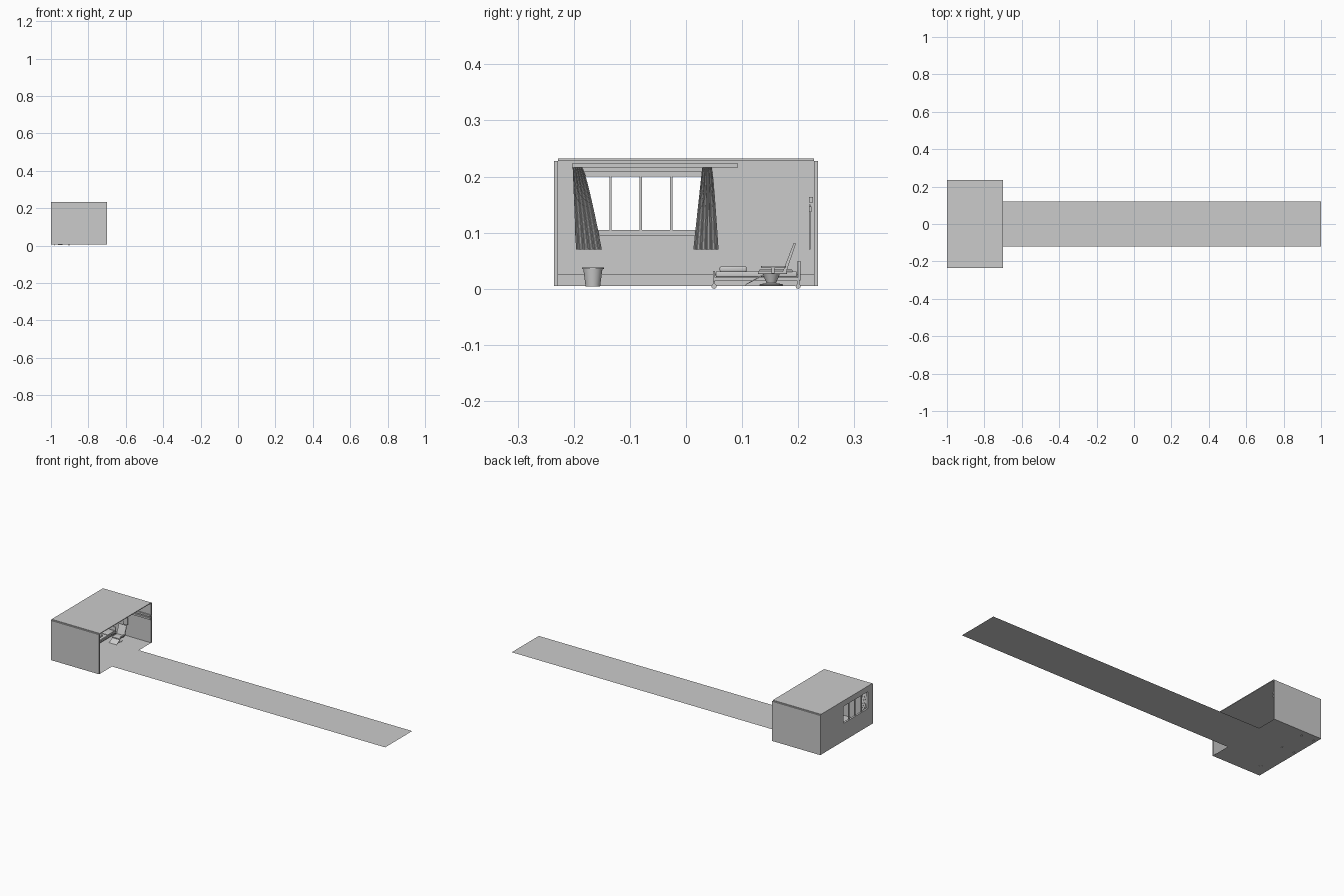
import bpy, bmesh, math
from mathutils import Vector

cube = bpy.data.objects.get("Cube")
if cube:
    bpy.data.objects.remove(cube, do_unlink=True)

grey = bpy.data.materials.new("plain_grey")
grey.use_nodes = True
COLOUR = (0.6, 0.6, 0.6, 1)
grey.diffuse_color = COLOUR
grey.node_tree.nodes["Principled BSDF"].inputs["Base Color"].default_value = COLOUR


def finish(name, bm, smooth=False):
    mesh = bpy.data.meshes.new(name)
    bm.to_mesh(mesh)
    bm.free()
    mesh.materials.append(grey)
    obj = bpy.data.objects.new(name, mesh)
    bpy.context.collection.objects.link(obj)
    if smooth:
        bpy.ops.object.select_all(action='DESELECT')
        obj.select_set(True)
        bpy.context.view_layer.objects.active = obj
        bpy.ops.object.shade_smooth_by_angle()
    return obj


def box(name, x, y, z, bevel=0):
    """Box from (low, high) pairs on each axis."""
    bm = bmesh.new()
    bmesh.ops.create_cube(bm, size=1)
    for v in bm.verts:
        v.co = Vector(r[0] if c < 0 else r[1] for c, r in zip(v.co, (x, y, z)))
    if bevel:
        bmesh.ops.bevel(bm, geom=bm.edges[:], offset=bevel, segments=3,
                        profile=0.5, affect='EDGES')
    return finish(name, bm, bevel > 0)


def plane(name, x, y, z):
    bm = bmesh.new()
    bm.faces.new([bm.verts.new(p) for p in
                  ((x[0], y[0], z), (x[1], y[0], z), (x[1], y[1], z), (x[0], y[1], z))])
    return finish(name, bm)


def extrude_x(name, x, profile):
    """Extrude a y-z outline between two x values."""
    bm = bmesh.new()
    face = bm.faces.new([bm.verts.new((x[0], y, z)) for y, z in profile])
    res = bmesh.ops.extrude_face_region(bm, geom=[face])
    for v in res["geom"]:
        if isinstance(v, bmesh.types.BMVert):
            v.co.x = x[1]
    bmesh.ops.recalc_face_normals(bm, faces=bm.faces)
    return finish(name, bm)


def lathe(name, centre, profile, sides=24):
    """Spin an (r, z) profile about a vertical axis."""
    bm = bmesh.new()
    rings = [[bm.verts.new((centre[0] + r * math.cos(math.tau * i / sides),
                            centre[1] + r * math.sin(math.tau * i / sides), z))
              for i in range(sides)] for r, z in profile]
    for a, b in zip(rings, rings[1:]):
        for i in range(sides):
            j = (i + 1) % sides
            bm.faces.new((a[i], a[j], b[j], b[i]))
    bm.faces.new(rings[0][::-1])
    bm.faces.new(rings[-1])
    return finish(name, bm, True)


def wheel(name, x, y):
    bm = bmesh.new()
    bmesh.ops.create_cone(bm, cap_ends=True, segments=16, radius1=0.0045,
                          radius2=0.0045, depth=0.004)
    for v in bm.verts:
        v.co = Vector((x + v.co.z, y + v.co.x, 0.0045 + v.co.y))
    return finish(name, bm, True)


def curtain(name, top, bottom, folds=5, cols=50, rows=12):
    """Pleated cloth spreading from a narrow top to a wide hem."""
    bm = bmesh.new()
    grid = []
    for r in range(rows + 1):
        t = r / rows
        lo = top[0] + (bottom[0] - top[0]) * t
        hi = top[1] + (bottom[1] - top[1]) * t ** 0.8
        grid.append([bm.verts.new((
            -0.979 + 0.005 * math.sin(math.tau * folds * c / cols),
            lo + (hi - lo) * c / cols, 0.217 - 0.147 * t)) for c in range(cols + 1)])
    for a, b in zip(grid, grid[1:]):
        for c in range(cols):
            bm.faces.new((a[c], b[c], b[c + 1], a[c + 1]))
    return finish(name, bm, True)


# Room shell, open on one side, with a long path
ROOM = (-1, -0.7)
plane("floor", ROOM, (-0.235, 0.235), 0.005)
plane("path", (-0.7, 1), (-0.12, 0.12), 0.005)
box("ceiling", ROOM, (-0.228, 0.228), (0.228, 0.232))
for name, s in (("front_wall", -1), ("rear_wall", 1)):
    box(name, ROOM, sorted((s * 0.228, s * 0.235)), (0.005, 0.228))

# Window wall built around the opening
WALL, HOLE, SILL, HEAD = (-1, -0.993), (-0.189, 0.028), 0.105, 0.2
box("wall_below_window", WALL, (-0.228, 0.228), (0.005, SILL))
box("wall_above_window", WALL, (-0.228, 0.228), (HEAD, 0.228))
box("wall_beside_window_front", WALL, (-0.228, HOLE[0]), (SILL, HEAD))
box("wall_beside_window_rear", WALL, (HOLE[1], 0.228), (SILL, HEAD))
box("skirting_lower", (-0.993, -0.988), (-0.228, 0.228), (0.005, 0.015))
box("skirting_upper", (-0.993, -0.99), (-0.228, 0.228), (0.015, 0.026))

# Window frame, mullions, rail and curtains
FRAME = (-0.993, -0.989)
OUTER = (HOLE[0] - 0.009, HOLE[1] + 0.009)
box("window_sill", FRAME, OUTER, (0.095, SILL))
box("window_head", FRAME, OUTER, (HEAD, 0.209))
box("window_jamb_front", FRAME, (OUTER[0], HOLE[0]), (SILL, HEAD))
box("window_jamb_rear", FRAME, (HOLE[1], OUTER[1]), (SILL, HEAD))
for i in range(1, 4):
    y = HOLE[0] + i * (HOLE[1] - HOLE[0]) / 4
    box(f"mullion_{i}", (-0.998, -0.99), (y - 0.002, y + 0.002), (SILL, HEAD))
box("curtain_rail", (-0.993, -0.972), (-0.203, 0.093), (0.216, 0.223))
curtain("curtain_front", (-0.202, -0.185), (-0.196, -0.15))
curtain("curtain_rear", (0.029, 0.046), (0.013, 0.058))

# Rail and hanging panel on the rear wall
box("wall_rail_upper", ROOM, (0.219, 0.226), (0.154, 0.164))
box("wall_rail_lower", ROOM, (0.219, 0.224), (0.137, 0.147))
box("hanging_panel", (-0.87, -0.84), (0.219, 0.222), (0.07, 0.15))

# Waste bin
lathe("waste_bin", (-0.95, -0.166), [(0.013, 0.0045), (0.017, 0.035), (0.0195, 0.035),
                                     (0.0195, 0.038), (0.016, 0.038), (0.012, 0.007)])

# Bed with wheels
BED = (-0.984, -0.9)
box("bed_frame", BED, (0.05, 0.202), (0.015, 0.02))
box("mattress", (-0.982, -0.902), (0.053, 0.198), (0.021, 0.031), 0.002)
box("pillow", (-0.968, -0.916), (0.06, 0.108), (0.03, 0.04), 0.003)
box("blanket", (-0.983, -0.901), (0.13, 0.19), (0.03, 0.034), 0.001)
box("headboard", BED, (0.199, 0.204), (0.015, 0.05), 0.001)
box("footboard", BED, (0.048, 0.052), (0.012, 0.032), 0.001)
for i, x in enumerate((-0.98, -0.904)):
    for j, y in enumerate((0.05, 0.2)):
        wheel(f"bed_wheel_{i}{j}", x, y)
        box(f"bed_leg_{i}{j}", (x - 0.002, x + 0.002), (y - 0.002, y + 0.002),
            (0.005, 0.016))

# Reclining chair on a pedestal
CHAIR = (-0.876, -0.828)
lathe("chair_base", (-0.852, 0.152), [(0.021, 0.0055), (0.021, 0.008), (0.01, 0.01)])
lathe("chair_pedestal", (-0.852, 0.152), [(0.008, 0.009), (0.015, 0.026)])
box("chair_seat", CHAIR, (0.128, 0.18), (0.026, 0.032), 0.002)
extrude_x("leg_rest", CHAIR, [(0.135, 0.022), (0.138, 0.026), (0.107, 0.0085), (0.105, 0.006)])
extrude_x("chair_back", CHAIR, [(0.172, 0.03), (0.178, 0.028), (0.196, 0.081), (0.192, 0.082)])
for name, x in (("armrest_inner", -0.88), ("armrest_outer", -0.824)):
    box(name, (x - 0.004, x + 0.004), (0.134, 0.177), (0.037, 0.041), 0.001)
    box(name + "_post", (x - 0.002, x + 0.002), (0.152, 0.158), (0.027, 0.038))
